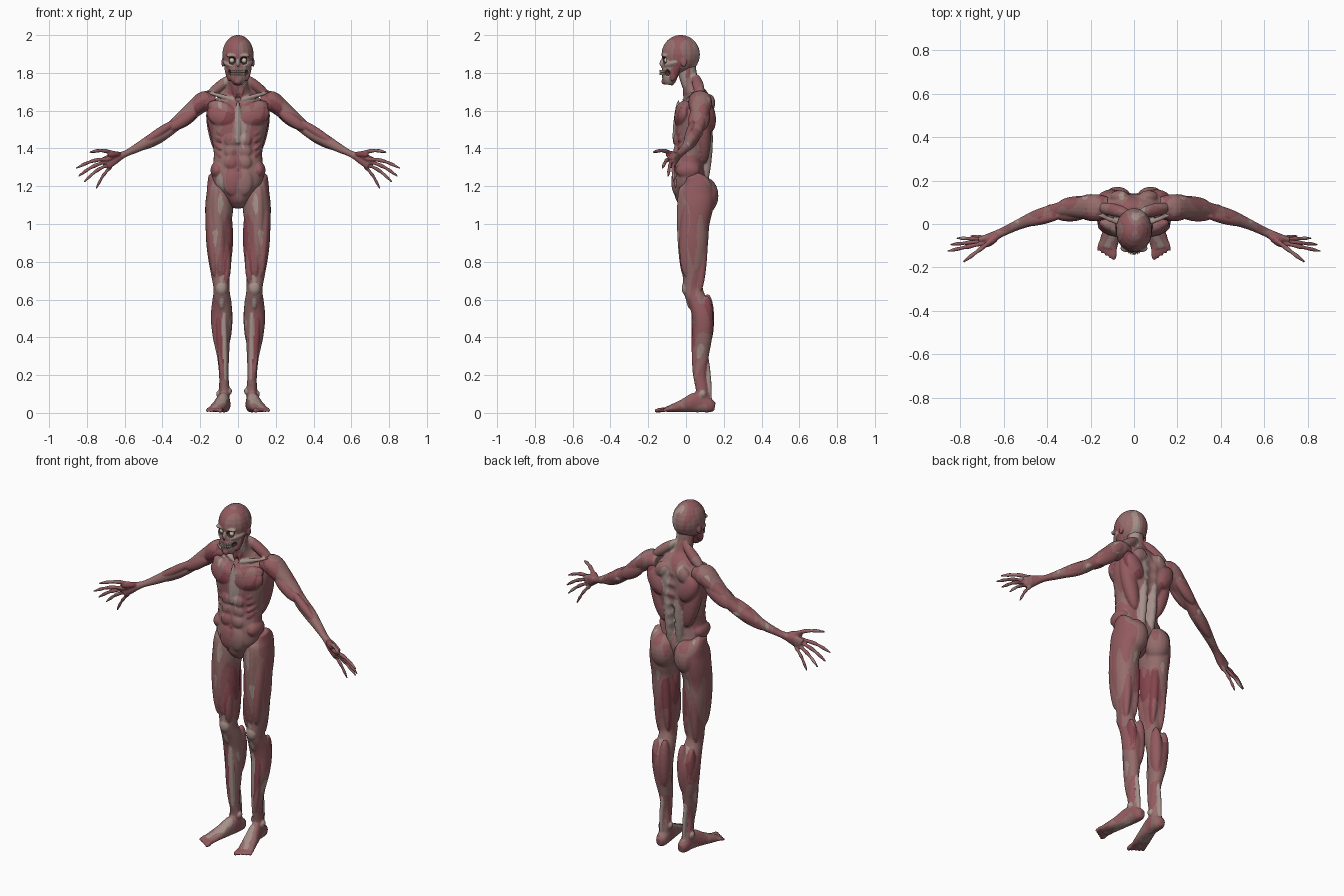
import bpy, bmesh, math
from mathutils import Vector, Matrix, noise
from mathutils.bvhtree import BVHTree

FLESH, RED, PALE, DARK, CREAM, PINK = range(6)
COLORS = [(.30, .155, .15), (.23, .06, .075), (.38, .28, .255),
          (.06, .025, .025), (.62, .55, .45), (.29, .105, .115)]
MATS = []
for n, c in zip(("flesh", "muscle", "tendon", "socket", "enamel", "rose"), COLORS):
    m = bpy.data.materials.new(n)
    m.diffuse_color = (*c, 1)
    MATS.append(m)
Y, Z = Vector((0, 1, 0)), Vector((0, 0, 1))


def frame(t, ref):
    u = ref.cross(t).normalized()
    return u, t.cross(u).normalized()


def tube(bm, pts, mat=FLESH, ref=Y, steps=4, n=20, sq=.9):
    """Smooth loft through (x, y, z, radius_u, radius_v) stations."""
    P = [Vector(p) for p in pts]
    P = [P[0] * 2 - P[1]] + P + [P[-1] * 2 - P[-2]]
    st = []
    for i in range(1, len(P) - 2):
        a, b, c, d = P[i - 1:i + 3]
        for k in range(steps):
            s = k / steps
            st.append((b * 2 + (c - a) * s + (a * 2 - b * 5 + c * 4 - d) * s * s
                       + (b * 3 - a - c * 3 + d) * s ** 3) * .5)
    st.append(P[-2])
    rings = []
    for i, p in enumerate(st):
        t = (Vector(st[min(i + 1, len(st) - 1)][:3]) - Vector(st[max(i - 1, 0)][:3])).normalized()
        u, v = frame(t, ref)
        ring = []
        for k in range(n):
            c, s = math.cos(k * math.tau / n), math.sin(k * math.tau / n)
            c, s = [math.copysign(abs(q) ** sq, q) for q in (c, s)]
            ring.append(bm.verts.new(Vector(p[:3]) + u * c * p[3] + v * s * p[4]))
        rings.append(ring)
    faces = [bm.faces.new(rings[0][::-1]), bm.faces.new(rings[-1])]
    for a, b in zip(rings, rings[1:]):
        faces += [bm.faces.new((a[k], a[(k + 1) % n], b[(k + 1) % n], b[k])) for k in range(n)]
    for f in faces:
        f.material_index = mat


def muscle(bm, a, b, w, d, mat=RED, both=False):
    """Ellipsoid stretched from a to b; both adds its mirror image."""
    a, b = Vector(a), Vector(b)
    t = (b - a).normalized()
    u, v = frame(t, Y)
    M = Matrix.Translation((a + b) / 2) @ Matrix((u * w, v * d, t * (b - a).length / 2)).transposed().to_4x4()
    for s in ((1, -1) if both else (1,)):
        r = bmesh.ops.create_uvsphere(bm, u_segments=18, v_segments=12, radius=1,
                                      matrix=Matrix.Diagonal((s, 1, 1, 1)) @ M)
        for f in {f for vt in r["verts"] for f in vt.link_faces}:
            f.material_index = mat


def ball(bm, c, r, mat=FLESH, both=False):
    c = Vector(c)
    muscle(bm, c - Z * r[2], c + Z * r[2], r[0], r[1], mat, both)


def add(name, me):
    ob = bpy.data.objects.new(name, me)
    bpy.context.collection.objects.link(ob)
    return ob


def fuse(name, bm, voxel=.006, smooth=3, dents=(), pair=False):
    """Blend overlapping pieces into one skin, press in dents, colour by nearest piece."""
    bmesh.ops.recalc_face_normals(bm, faces=bm.faces)
    bmesh.ops.triangulate(bm, faces=bm.faces)
    bm.faces.ensure_lookup_table()
    src = [f.material_index for f in bm.faces]
    tree = BVHTree.FromBMesh(bm)
    raw = bpy.data.meshes.new(name)
    bm.to_mesh(raw)
    tmp = add("temp", raw)
    r = tmp.modifiers.new("skin", 'REMESH')
    r.mode, r.voxel_size = 'VOXEL', voxel
    s = tmp.modifiers.new("soften", 'SMOOTH')
    s.iterations, s.factor = smooth, .5
    dg = bpy.context.evaluated_depsgraph_get()
    me = bpy.data.meshes.new_from_object(tmp.evaluated_get(dg))
    bpy.data.objects.remove(tmp)
    me.materials.clear()
    for m in MATS:
        me.materials.append(m)
    for p in me.polygons:
        c = p.center
        mat = src[tree.find_nearest(c)[2]]
        k = noise.noise(Vector((c.x * 16, c.y * 16, c.z * 5)))
        if mat == FLESH:
            mat = PINK if k > .12 else PALE if k < -.38 else FLESH
        elif mat == RED and k < .05:
            mat = PINK
        for q, rad, push, dm in dents:
            if dm is not None and (c - Vector(q)).length < rad * .85:
                mat = dm
        p.material_index = mat
    for v in me.vertices:
        for q, rad, push, dm in dents:
            d = (v.co - Vector(q)).length / rad
            if d < 1:
                v.co += Vector(push) * (1 - d * d) ** 2
    me.polygons.foreach_set("use_smooth", [True] * len(me.polygons))
    if not pair:
        return add(name, me)
    add("left_" + name, me)
    other = me.copy()
    other.transform(Matrix.Diagonal((-1, 1, 1, 1)))
    other.flip_normals()
    add("right_" + name, other)


# torso and neck
bm = bmesh.new()
tube(bm, [(0, .01, 1.085, .025, .03), (0, .015, 1.12, .055, .07), (0, .025, 1.19, .115, .095),
          (0, .018, 1.26, .138, .085), (0, .018, 1.33, .13, .08), (0, .03, 1.40, .13, .085),
          (0, .04, 1.48, .148, .1), (0, .045, 1.55, .163, .1), (0, .06, 1.62, .155, .085),
          (0, .062, 1.67, .11, .06), (0, .035, 1.715, .058, .048), (0, .012, 1.78, .047, .048),
          (0, .0, 1.85, .047, .05)], n=32)
muscle(bm, (.012, -.045, 1.545), (.165, -.005, 1.60), .058, .033, RED, True)     # chest
muscle(bm, (.02, -.045, 1.585), (.16, .01, 1.635), .04, .03, FLESH, True)
muscle(bm, (.008, -.018, 1.655), (.17, .045, 1.70), .012, .012, PALE, True)      # collar bones
muscle(bm, (.02, .05, 1.79), (.17, .08, 1.67), .028, .03, FLESH, True)           # shoulder slope
muscle(bm, (.05, .015, 1.83), (.01, -.012, 1.665), .013, .014, RED, True)        # neck cords
muscle(bm, (0, -.066, 1.42), (0, -.04, 1.66), .016, .014, PALE)                  # breast bone
for z, y in ((1.445, -.048), (1.385, -.047), (1.325, -.055)):                    # abdomen
    ball(bm, (.036, y, z), (.036, .02, .036), FLESH, True)
ball(bm, (.03, -.052, 1.225), (.05, .026, .075), FLESH, True)
for i in range(4):                                                               # ribs
    z = 1.50 - i * .04
    muscle(bm, (.145 - i * .006, .04, z + .02), (.088, -.045, z - .025), .014, .016, RED if i % 2 else PINK, True)
ball(bm, (.11, .01, 1.285), (.036, .065, .045), PINK, True)                      # flanks
muscle(bm, (.15, .09, 1.63), (.07, .095, 1.32), .045, .04, PINK, True)           # back
muscle(bm, (.15, .115, 1.64), (.065, .13, 1.49), .05, .036, RED, True)
muscle(bm, (.035, .125, 1.68), (.1, .125, 1.60), .04, .03, FLESH, True)
muscle(bm, (.03, .125, 1.58), (.032, .095, 1.18), .028, .03, PALE, True)
fuse("torso", bm, .006, 4, [((0, .15 - abs(z - 1.55) * .17, z), .04, (0, -.012, 0), None)
                           for z in (1.3, 1.36, 1.42, 1.48, 1.54, 1.6)]
     + [((0, -.075, 1.285), .014, (0, .01, 0), RED)])

# head
bm = bmesh.new()
ball(bm, (0, -.028, 1.897), (.084, .102, .104))
tube(bm, [(0, -.05, 1.92, .06, .07), (0, -.065, 1.85, .066, .06), (0, -.082, 1.80, .05, .046),
          (0, -.09, 1.76, .038, .036), (0, -.095, 1.738, .022, .024)])
ball(bm, (.03, -.112, 1.892), (.034, .018, .011), PALE, True)                    # brow
muscle(bm, (.035, -.118, 1.838), (.077, -.045, 1.86), .014, .014, PALE, True)    # cheek bone
muscle(bm, (.066, -.04, 1.86), (.044, -.075, 1.755), .014, .022, RED, True)      # jaw muscle
ball(bm, (0, -.128, 1.85), (.010, .012, .024), PALE)                             # nose
ball(bm, (0, -.112, 1.755), (.02, .018, .018), PINK)                             # chin
ball(bm, (0, -.103, 1.802), (.041, .033, .021), RED)                             # gums
ball(bm, (.08, -.012, 1.855), (.008, .016, .024), PINK, True)                    # ears
fuse("head", bm, .0045, 2, [((s * .032, -.118, 1.866), .027, (0, .022, 0), DARK) for s in (1, -1)]
     + [((s * .007, -.138, 1.833), .009, (0, .012, 0), DARK) for s in (1, -1)]
     + [((s * .05, -.1, 1.80), .022, (-s * .012, .006, 0), DARK) for s in (1, -1)])

# eyes
bm = bmesh.new()
ball(bm, (.032, -.103, 1.866), (.014, .014, .014), CREAM, True)
me = bpy.data.meshes.new("eyes")
bm.to_mesh(me)
me.polygons.foreach_set("use_smooth", [True] * len(me.polygons))
for m in MATS:
    me.materials.append(m)
add("eyes", me)

# teeth
bm = bmesh.new()
for z in (1.809, 1.794):
    for i in range(10):
        a = math.radians(-67 + i * 15)
        bmesh.ops.create_cube(bm, size=1, matrix=Matrix.Translation(
            (.039 * math.sin(a), -.104 - .034 * math.cos(a), z)) @ Matrix.Rotation(a, 4, 'Z')
            @ Matrix.Diagonal((.008, .007, .013, 1)))
bmesh.ops.bevel(bm, geom=bm.edges[:], offset=.0015, segments=1, affect='EDGES')
me = bpy.data.meshes.new("teeth")
bm.to_mesh(me)
me.materials.append(MATS[CREAM])
add("teeth", me)

# legs with buttocks and feet
bm = bmesh.new()
tube(bm, [(.075, .09, .06, .03, .042), (.073, .085, .12, .028, .033), (.075, .073, .2, .025, .033),
          (.079, .08, .3, .032, .04), (.087, .088, .4, .046, .05), (.088, .09, .5, .056, .055),
          (.086, .065, .58, .052, .05), (.087, .038, .65, .042, .052), (.092, .04, .72, .048, .053),
          (.095, .04, .8, .06, .066), (.104, .04, .9, .064, .077), (.104, .042, 1.0, .068, .082),
          (.1, .05, 1.08, .074, .092), (.102, .055, 1.15, .068, .095), (.118, .055, 1.21, .048, .078),
          (.137, .04, 1.26, .02, .035)], n=28)
ball(bm, (.076, .098, 1.15), (.073, .074, .098), FLESH)
for a, b, w, d, mat in (
        ((.153, .02, 1.16), (.125, .0, .72), .027, .045, PINK),      # outer thigh
        ((.115, -.03, 1.20), (.09, -.012, .72), .033, .026, FLESH),  # front thigh
        ((.062, .0, .93), (.062, .005, .68), .026, .03, RED),        # inner teardrop
        ((.06, .03, 1.12), (.052, .04, .78), .03, .05, RED),         # adductors
        ((.075, .095, 1.1), (.062, .075, .66), .026, .03, RED),
        ((.12, .095, 1.1), (.118, .075, .64), .026, .03, PINK),
        ((.087, -.012, .75), (.086, .018, .55), .014, .014, PALE),   # knee tendon
        ((.057, .115, .63), (.065, .108, .34), .032, .038, PINK),    # calf
        ((.115, .112, .62), (.1, .105, .36), .03, .036, RED),
        ((.108, .05, .6), (.083, .045, .17), .018, .018, RED),
        ((.075, .035, .58), (.066, .05, .14), .014, .014, PALE),     # shin bone
        ((.077, .11, .32), (.073, .132, .03), .012, .013, PALE)):
    muscle(bm, a, b, w, d, mat)
ball(bm, (.087, -.002, .66), (.03, .021, .036), PALE)
ball(bm, (.045, .08, .115), (.014, .018, .018), PALE)
ball(bm, (.103, .088, .1), (.013, .018, .018), PALE)
tube(bm, [(.07, .153, .033, .018, .022), (.071, .125, .038, .031, .037), (.077, .06, .056, .034, .054),
          (.094, -.01, .039, .040, .036), (.113, -.075, .024, .044, .02), (.12, -.108, .018, .042, .013)], ref=Z)
for i in range(5):                                                               # toes
    x, r = .09 + i * .0175, .013 if i == 0 else .009
    tube(bm, [(x - .004, -.085, .02, r, r), (x, -.12 + i * .004, .018, r * .85, r * .9),
              (x + .002, -.145 + i * .008, .013, r, r), (x + .004, -.166 + i * .010, .01, r * .5, r * .6)],
         PINK, Z, 3, 10)
fuse("leg", bm, .006, 3, pair=True)

# arms with hands
bm = bmesh.new()
tube(bm, [(.12, .075, 1.655, .035, .05), (.175, .075, 1.652, .052, .062), (.23, .076, 1.612, .046, .053),
          (.29, .073, 1.562, .039, .042), (.345, .065, 1.515, .033, .034), (.39, .05, 1.482, .034, .035),
          (.45, .03, 1.45, .033, .033), (.53, -.002, 1.405, .024, .024), (.60, -.035, 1.37, .017, .02),
          (.655, -.06, 1.347, .031, .021), (.70, -.074, 1.322, .036, .016)])
for a, b, w, d, mat in (
        ((.13, .045, 1.69), (.25, .05, 1.585), .036, .035, RED),     # shoulder caps
        ((.14, .105, 1.69), (.26, .1, 1.59), .036, .035, PINK),
        ((.14, .075, 1.70), (.27, .08, 1.60), .034, .04, FLESH),
        ((.21, .045, 1.605), (.36, .035, 1.50), .032, .028, RED),    # upper arm
        ((.20, .11, 1.61), (.345, .093, 1.505), .034, .026, PINK),
        ((.32, .045, 1.55), (.51, -.002, 1.425), .023, .022, RED),   # forearm
        ((.36, .065, 1.475), (.53, .01, 1.395), .023, .022, PINK),
        ((.365, .085, 1.49), (.41, .068, 1.465), .015, .013, PALE),  # elbow
        ((.62, -.055, 1.372), (.69, -.105, 1.365), .016, .016, RED)):
    muscle(bm, a, b, w, d, mat)
for base, tip, r in (((.645, -.068, 1.372), (.785, -.175, 1.38), .011),
                     ((.69, -.088, 1.345), (.857, -.125, 1.295), .0105),
                     ((.695, -.079, 1.330), (.845, -.095, 1.252), .0105),
                     ((.69, -.070, 1.312), (.815, -.065, 1.222), .010),
                     ((.68, -.062, 1.296), (.752, -.055, 1.185), .009)):         # fingers
    a, b = Vector(base), Vector(tip)
    pts = []
    for t, k in ((-.2, .8), (0, 1.15), (.2, .85), (.42, 1.05), (.58, .75), (.74, .9), (.88, .65), (1, .35)):
        p = a.lerp(b, t) + Z * .012 * math.sin(max(t, 0) * math.pi)
        pts.append((*p, r * k, r * k))
    tube(bm, pts, FLESH, Y, 3, 10)
fuse("arm", bm, .0042, 2, pair=True)
